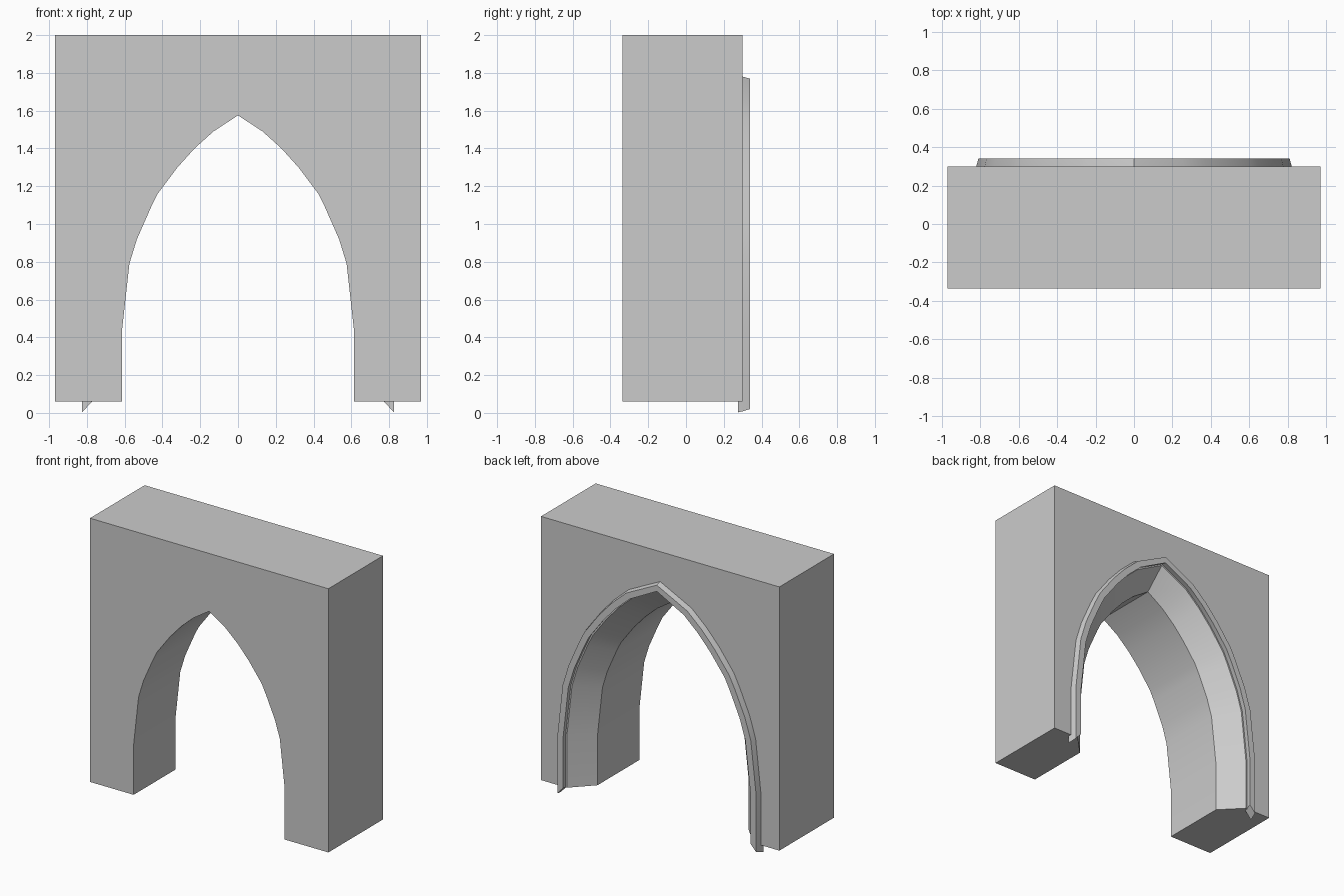
import bpy
from mathutils import Vector

if "Cube" in bpy.data.objects:
    bpy.data.objects.remove(bpy.data.objects["Cube"])

# Right half of the pointed arch, foot to apex (x, z)
HALF = [(0.615, 0.06), (0.615, 0.43), (0.575, 0.79), (0.535, 0.92),
        (0.46, 1.09), (0.425, 1.16), (0.32, 1.30), (0.23, 1.40),
        (0.13, 1.49), (0.0, 1.575)]


def arch(offset, y, foot=0.06):
    """Full arch line moved outward by offset, from right foot to left foot."""
    pts = [Vector(p) for p in HALF]
    out = []
    for i, p in enumerate(pts[:-1]):
        b = (pts[i + 1] - p).normalized()
        a = (p - pts[i - 1]).normalized() if i else b
        t = (a + b).normalized()
        out.append(p + Vector((t.y, -t.x)) * offset / t.dot(b))
    out.append(pts[-1] + Vector((0, offset)))
    out[0].y = foot
    right = [(p.x, y, p.y) for p in out]
    return right + [(-x, yy, z) for x, yy, z in reversed(right[:-1])]


def make(name, verts, faces):
    me = bpy.data.meshes.new(name)
    me.from_pydata(verts, [], faces)
    ob = bpy.data.objects.new(name, me)
    bpy.context.collection.objects.link(ob)
    bpy.ops.object.select_all(action='DESELECT')
    ob.select_set(True)
    bpy.context.view_layer.objects.active = ob
    bpy.ops.object.mode_set(mode='EDIT')
    bpy.ops.mesh.select_all(action='SELECT')
    bpy.ops.mesh.normals_make_consistent(inside=False)
    bpy.ops.object.mode_set(mode='OBJECT')
    bpy.ops.object.shade_smooth_by_angle(angle=0.6)
    return ob


def strip(a, b, n):
    """Quads between ring a and ring b of n points each."""
    return [(a * n + i, a * n + i + 1, b * n + i + 1, b * n + i)
            for i in range(n - 1)]


# Wall block with straight reveal and splayed rear edge
N = 2 * len(HALF) - 1
X, FRONT, BACK = 0.97, -0.335, 0.30
verts = arch(0, FRONT) + arch(0, 0.15) + arch(0.145, BACK)
k = len(verts)
for y in (FRONT, BACK):
    verts += [(-X, y, 0.06), (-X, y, 2.0), (X, y, 2.0), (X, y, 0.06)]
faces = strip(0, 1, N) + strip(1, 2, N)
faces += [list(range(N)) + [k, k + 1, k + 2, k + 3],
          list(range(2 * N, 3 * N)) + [k + 4, k + 5, k + 6, k + 7]]
faces += [(k + i, k + i + 1, k + i + 5, k + i + 4) for i in range(3)]
faces += [(0, N, 2 * N, k + 7, k + 3),
          (N - 1, 2 * N - 1, 3 * N - 1, k + 4, k)]
make("arch_wall", verts, faces)

# Raised moulding around the rear opening, with slanted feet
section = [(0.21, 0.275), (0.205, 0.30), (0.194, 0.34), (0.148, 0.34), (0.16, 0.275)]
verts, faces = [], []
for off, y in section:
    verts += arch(off, y, 0.003 + 1.1 * (0.21 - off))
m = len(section)
for i in range(m):
    faces += strip(i, (i + 1) % m, N)
faces += [[i * N for i in range(m)], [i * N + N - 1 for i in range(m)]]
make("rear_moulding", verts, faces)
